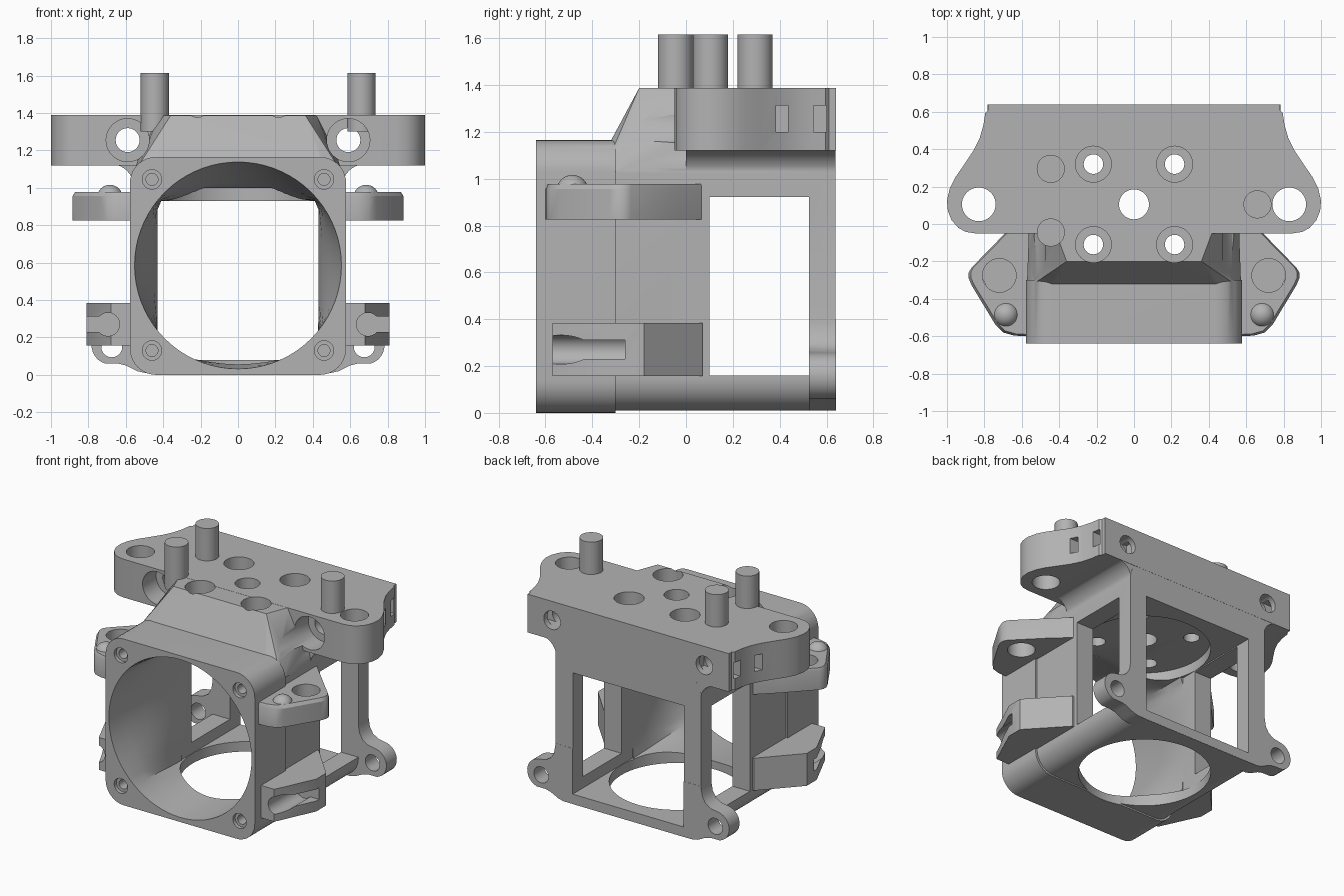
import bpy, bmesh, math
from mathutils import Vector

if "Cube" in bpy.data.objects:
    bpy.data.objects.remove(bpy.data.objects["Cube"])

grey = bpy.data.materials.new("plain grey")
grey.diffuse_color = (0.45, 0.45, 0.45, 1)
grey.use_nodes = True
grey.node_tree.nodes["Principled BSDF"].inputs["Base Color"].default_value = grey.diffuse_color


def finish(bm, name):
    bmesh.ops.recalc_face_normals(bm, faces=bm.faces)
    me = bpy.data.meshes.new(name)
    bm.to_mesh(me)
    bm.free()
    me.materials.append(grey)
    ob = bpy.data.objects.new(name, me)
    bpy.context.collection.objects.link(ob)
    return ob


def loft(name, rings):
    bm = bmesh.new()
    vs = [[bm.verts.new(p) for p in r] for r in rings]
    n = len(vs[0])
    for a, b in zip(vs, vs[1:]):
        for i in range(n):
            bm.faces.new((a[i], a[(i + 1) % n], b[(i + 1) % n], b[i]))
    bm.faces.new(vs[0])
    bm.faces.new(vs[-1])
    return finish(bm, name)


def prism(name, pts, axis, a, b):
    put = (lambda p, t: (p[0], p[1], t)) if axis == 'z' else (lambda p, t: (p[0], t, p[1]))
    return loft(name, [[put(p, t) for p in pts] for t in (a, b)])


def arc(cx, cy, r, a0, a1, n):
    return [(cx + r * math.cos(math.radians(a0 + (a1 - a0) * i / n)),
             cy + r * math.sin(math.radians(a0 + (a1 - a0) * i / n))) for i in range(n + 1)]


def cyl(name, cx, cy, r, axis, a, b, n=40):
    return prism(name, arc(cx, cy, r, 0, 360, n)[:-1], axis, a, b)


def box(name, x0, x1, y0, y1, z0, z1):
    return prism(name, [(x0, y0), (x1, y0), (x1, y1), (x0, y1)], 'z', z0, z1)


def boolean(ob, others, op):
    for o in others:
        m = ob.modifiers.new("b", 'BOOLEAN')
        m.operation, m.solver, m.object = op, 'EXACT', o
        bpy.context.view_layer.objects.active = ob
        bpy.ops.object.modifier_apply(modifier=m.name)
        bpy.data.objects.remove(o)


def mirrored(half):
    return half + [(-x, y) for x, y in reversed(half)]


# main housing with rounded corners
W, R = 0.578, 0.14
half = arc(W - R, R, R, -90, 0, 10) + arc(W - R, 1.165 - R, R, 0, 90, 10)
frame = prism("frame", mirrored(half), 'y', -0.64, -0.3)
half2 = arc(0.565 - R, R + 0.01, R, -90, 0, 10) + arc(0.565 - R, 1.165 - R, R, 0, 90, 10)
rear = prism("rear", mirrored(half2), 'y', -0.31, 0.639)

# top mounting plate with two ears
edge = [(0.78, 0.64), (0.78, 0.61), (0.795, 0.595), (0.805, 0.53), (0.825, 0.46), (0.86, 0.39),
        (0.91, 0.315), (0.955, 0.25), (0.985, 0.19), (1.0, 0.125), (0.995, 0.07),
        (0.975, 0.02), (0.94, -0.02), (0.90, -0.042), (0.85, -0.05)]
plate = prism("plate", mirrored(edge), 'z', 1.12, 1.388)

# sloped shoulder between the housing and the plate
bm = bmesh.new()
for s in (-1, 1):
    for p in ((0.44, -0.32, 1.164), (0.53, -0.315, 1.12), (0.572, -0.315, 1.03), (0.56, 0.02, 1.03),
              (0.52, 0.02, 1.2), (0.42, -0.04, 1.387), (0.42, 0.02, 1.387), (0.36, -0.2, 1.387)):
        bm.verts.new((s * p[0], p[1], p[2]))
hull = bmesh.ops.convex_hull(bm, input=bm.verts[:])
shoulder = finish(bm, "shoulder")

# fillet under the plate, and rear feet
under = arc(0.675, 1.01, 0.115, 180, 90, 8)
fillet = prism("fillet", mirrored([(0.5, 0.96), (0.56, 0.96)] + under + [(0.675, 1.14), (0.5, 1.14)][:1]),
               'y', 0.0, 0.638)
foot = [(0.5, 0.011), (0.54, 0.02), (0.60, 0.05), (0.64, 0.06)] + arc(0.683, 0.157, 0.1, -75, 85, 12) + \
       [(0.64, 0.265), (0.60, 0.29), (0.575, 0.33), (0.563, 0.4), (0.5, 0.4)]
feet = prism("feet", mirrored(foot), 'y', 0.525, 0.64)
boolean(frame, [rear, plate, shoulder, fillet, feet], 'UNION')

# air duct: round at the front, rectangular behind
CZ, N = 0.585, 72
rings = []
for y, t in ((-0.66, 0), (-0.64, 0), (-0.48, 0.2), (-0.32, 0.5), (-0.16, 0.8), (0, 1)):
    ring = []
    for i in range(N):
        a = 2 * math.pi * i / N
        c, s = math.cos(a), math.sin(a)
        k = min(0.429 / max(abs(c), 1e-6), (0.344 if s > 0 else 0.504) / max(abs(s), 1e-6))
        r = 0.553 * (1 - t) + k * t
        ring.append((r * c, y, CZ + r * s))
    rings.append(ring)
cuts = [loft("duct", rings),
        box("inside", -0.43, 0.43, -0.02, 0.7, 0.08, 0.93),
        box("side_windows", -0.9, 0.9, 0.1, 0.525, 0.16, 0.922),
        cyl("round_opening", 0, 0.105, 0.428, 'z', -0.1, 1.0, 64),
        cyl("centre_hole", 0, 0.105, 0.08, 'z', 0.9, 1.5)]
for s in (-1, 1):
    # plate holes
    cuts.append(cyl("ear_hole", s * 0.83, 0.105, 0.09, 'z', 1.0, 1.5))
    for y in (0.32, -0.11):
        cuts += [cyl("screw", s * 0.217, y, 0.052, 'z', 0.85, 1.5),
                 cyl("screw_head", s * 0.217, y, 0.096, 'z', 1.2, 1.5)]
    # long horizontal screw holes and nut slots
    cuts += [cyl("long_hole", s * 0.59, 1.255, 0.064, 'y', -0.31, 0.7),
             cyl("long_hole_head", s * 0.59, 1.255, 0.115, 'y', -0.312, 0.1)]
    for y0, y1 in ((0.385, 0.435), (0.545, 0.6)):
        cuts.append(box("nut_slot", *sorted((s * 0.52, s * 0.95)), y0, y1, 1.2, 1.312))
    # foot holes and front screw holes
    cuts.append(cyl("foot_hole", s * 0.675, 0.15, 0.056, 'y', 0.45, 0.7))
    for z in (0.13, 1.045):
        cuts += [cyl("fan_screw", s * 0.46, z, 0.032, 'y', -0.7, -0.45, 24),
                 cyl("fan_screw_head", s * 0.46, z, 0.052, 'y', -0.7, -0.615, 24)]
boolean(frame, cuts, 'DIFFERENCE')

# side lugs
upper = [(0.54, -0.6), (0.64, -0.597), (0.70, -0.58), (0.74, -0.54), (0.87, -0.325), (0.884, -0.29),
         (0.884, -0.26), (0.87, -0.235), (0.69, -0.05), (0.55, 0.08)]
lower = [(0.54, -0.57), (0.68, -0.57), (0.81, -0.29), (0.81, -0.18), (0.578, 0.07), (0.54, 0.07)]
for s, side in ((-1, "left"), (1, "right")):
    flip = lambda pts: [(s * x, y) for x, y in pts]
    rim = [(x - 0.012 * (x > 0.6), y * 0.985) for x, y in upper]
    lug = loft(side + "_upper_lug", [[(x, y, z) for x, y in flip(p)]
                                     for p, z in ((upper, 0.825), (upper, 0.955), (rim, 0.977))])
    boolean(lug, [cyl("lug_hole", s * 0.72, -0.275, 0.09, 'z', 0.7, 1.1)], 'DIFFERENCE')
    # domed bump
    bm = bmesh.new()
    bmesh.ops.create_uvsphere(bm, u_segments=32, v_segments=16, radius=0.068)
    bmesh.ops.translate(bm, vec=Vector((s * 0.685, -0.485, 0.948)), verts=bm.verts)
    finish(bm, side + "_bump")
    # slotted lower lug
    clip = prism(side + "_lower_lug", flip(lower), 'z', 0.157, 0.384)
    boolean(clip, [cyl("clip_hole", s * 0.695, 0.27, 0.062, 'y', -0.7, -0.26),
                   box("clip_slot", *sorted((s * 0.7, s * 0.9)), -0.7, -0.26, 0.23, 0.312)], 'DIFFERENCE')

# upright pins
for i, (x, y) in enumerate(((-0.445, 0.295), (-0.445, -0.045), (0.66, 0.105))):
    cyl("pin_%d" % (i + 1), x, y, 0.075, 'z', 1.3, 1.615)

# smooth shading with sharp edges kept
for ob in bpy.data.objects:
    bpy.ops.object.select_all(action='DESELECT')
    ob.select_set(True)
    bpy.context.view_layer.objects.active = ob
    bpy.ops.object.shade_smooth_by_angle(angle=math.radians(30))
